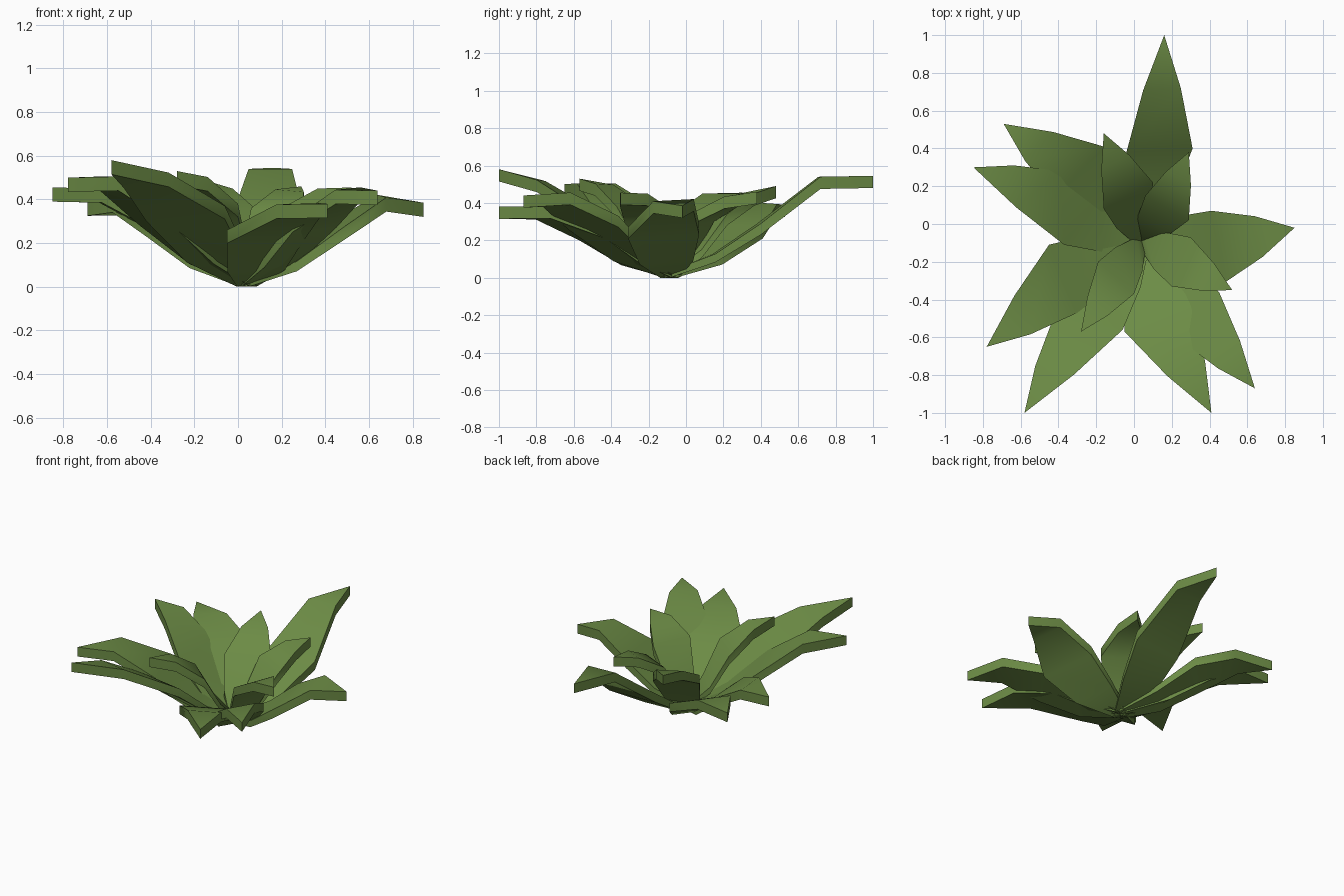
import bpy, bmesh
from mathutils import Vector

if "Cube" in bpy.data.objects:
    bpy.data.objects.remove(bpy.data.objects["Cube"])

green = bpy.data.materials.new("leaf_green")
green.diffuse_color = (0.15, 0.26, 0.06, 1)
green.use_nodes = True
green.node_tree.nodes["Principled BSDF"].inputs["Base Color"].default_value = green.diffuse_color

ROOT = Vector((0.04, -0.09, 0.035))


def leaf(name, tip, side_a, side_b, shoulder_z):
    """Thick pointed blade: root, mid, widest row, bent shoulder, tip."""
    tip, a, b = Vector(tip), Vector(side_a), Vector(side_b)
    centre, half = (a + b) / 2, (a - b) / 2
    root = ROOT.copy()
    mid = ROOT.lerp(centre, 0.5)
    mid.z = centre.z * 0.44
    shoulder = centre.lerp(tip, 0.53)
    shoulder.z = shoulder_z
    # row centre, width factor, blade thickness
    rows = [(root, 0.25, 0.035), (mid, 0.75, 0.045), (centre, 1.0, 0.06),
            (shoulder, 0.57, 0.065)]
    bm = bmesh.new()
    rings = []
    for c, w, t in rows:
        l, r, down = c + half * w, c - half * w, Vector((0, 0, t))
        if c is root:  # keep the root edge level on the ground
            l.z = r.z = root.z
        rings.append([bm.verts.new(p) for p in (l, r, r - down, l - down)])
    for p, q in zip(rings, rings[1:]):
        for i in range(4):
            j = (i + 1) % 4
            bm.faces.new((p[i], p[j], q[j], q[i]))
    bm.faces.new(rings[0])
    # pointed end
    top = bm.verts.new(tip)
    low = bm.verts.new(tip - Vector((0, 0, 0.065)))
    l, r, rb, lb = rings[-1]
    for f in ((l, r, top), (lb, low, rb), (r, rb, low, top), (l, top, low, lb)):
        bm.faces.new(f)
    bmesh.ops.recalc_face_normals(bm, faces=bm.faces)
    me = bpy.data.meshes.new(name)
    bm.to_mesh(me)
    bm.free()
    me.materials.append(green)
    ob = bpy.data.objects.new(name, me)
    bpy.context.collection.objects.link(ob)
    bpy.ops.object.select_all(action='DESELECT')
    ob.select_set(True)
    bpy.context.view_layer.objects.active = ob
    bpy.ops.object.shade_smooth_by_angle(angle=1.0)


# tip, widest point on each side, shoulder height
outer = [
    ((0.16, 1.00, 0.545), (-0.04, 0.38, 0.29), (0.31, 0.40, 0.29), 0.54),
    ((-0.69, 0.53, 0.39), (-0.16, 0.41, 0.27), (-0.42, 0.14, 0.29), 0.40),
    ((-0.85, 0.30, 0.455), (-0.39, 0.28, 0.31), (-0.37, -0.11, 0.31), 0.45),
    ((-0.78, -0.65, 0.50), (-0.45, -0.11, 0.34), (-0.30, -0.47, 0.34), 0.505),
    ((-0.58, -1.00, 0.58), (-0.42, -0.48, 0.36), (-0.06, -0.56, 0.37), 0.52),
    ((0.41, -1.00, 0.38), (-0.05, -0.57, 0.26), (0.30, -0.43, 0.27), 0.38),
    ((0.64, -0.87, 0.44), (0.25, -0.62, 0.31), (0.45, -0.36, 0.33), 0.45),
    ((0.85, -0.02, 0.385), (0.48, -0.31, 0.27), (0.41, 0.07, 0.29), 0.415),
]
inner = [
    ((-0.16, 0.48, 0.49), (-0.16, 0.08, 0.34), (0.10, 0.22, 0.34), 0.45),
    ((-0.28, -0.57, 0.53), (-0.19, -0.20, 0.37), (0.00, -0.37, 0.38), 0.50),
    ((0.52, -0.35, 0.455), (0.30, -0.07, 0.36), (0.20, -0.33, 0.36), 0.45),
    ((0.29, 0.38, 0.46), (0.06, 0.15, 0.36), (0.29, 0.02, 0.34), 0.44),
]
for label, group in (("outer_leaf", outer), ("inner_leaf", inner)):
    for n, spec in enumerate(group, 1):
        leaf(f"{label}_{n}", *spec)
